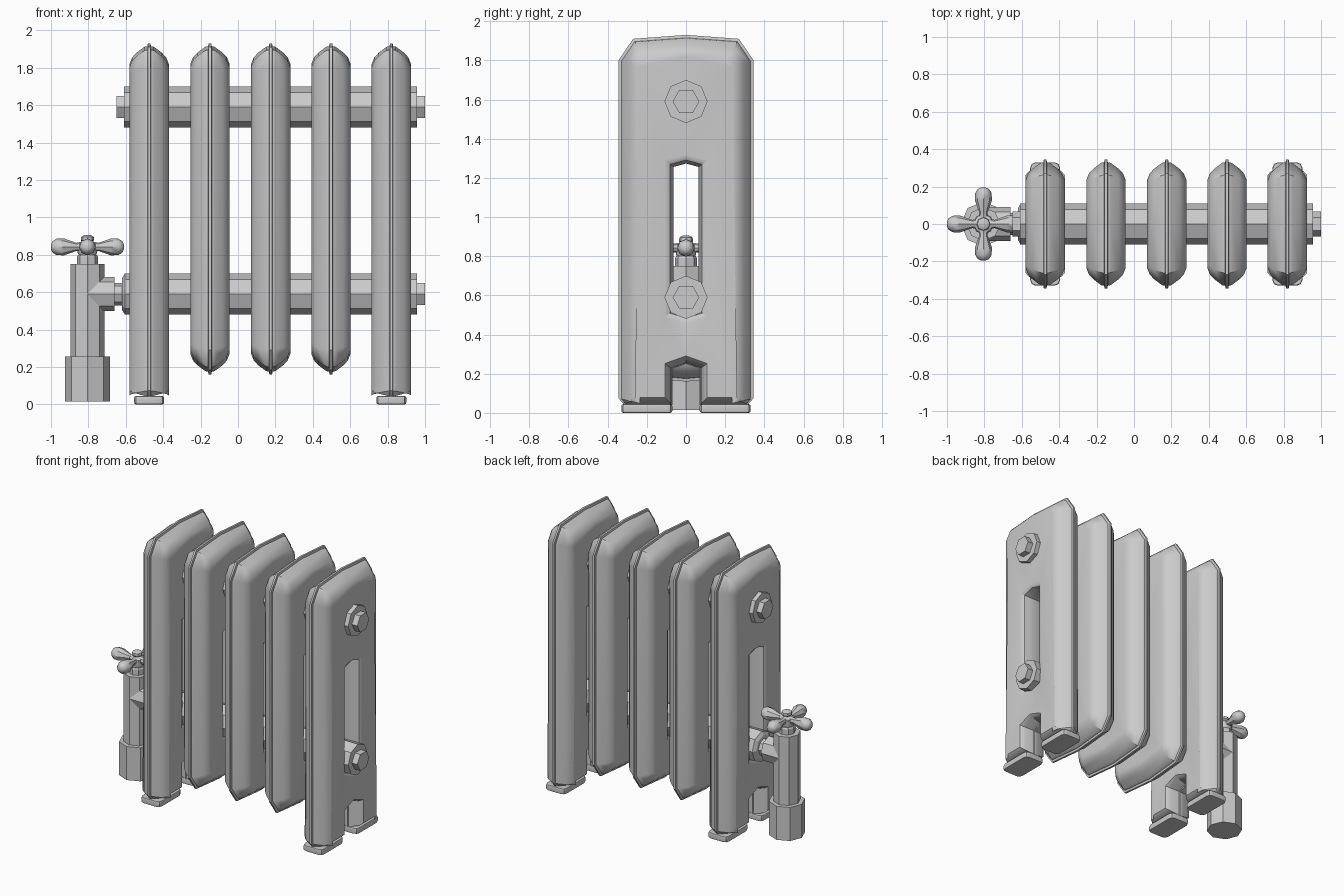
import bpy, bmesh, math
from mathutils import Vector, Matrix

if "Cube" in bpy.data.objects:
    bpy.data.objects.remove(bpy.data.objects["Cube"])


def finish(name, bm, smooth=None):
    bmesh.ops.recalc_face_normals(bm, faces=bm.faces[:])
    me = bpy.data.meshes.new(name)
    bm.to_mesh(me)
    bm.free()
    ob = bpy.data.objects.new(name, me)
    bpy.context.collection.objects.link(ob)
    if smooth:
        for p in me.polygons:
            p.use_smooth = True
        me.set_sharp_from_angle(angle=math.radians(smooth))
        wn = ob.modifiers.new("weighted", 'WEIGHTED_NORMAL')
        wn.keep_sharp = True
    return ob


def offset(poly, weights, d):
    """Move each edge of a counter-clockwise polygon inward by d * weight."""
    n, out = len(poly), []
    lines = []
    for i in range(n):
        a, b = Vector(poly[i]), Vector(poly[(i + 1) % n])
        t = (b - a).normalized()
        nrm = Vector((-t.y, t.x))
        lines.append((nrm, nrm.dot(a) + d * weights[i]))
    for i in range(n):
        (n1, c1), (n2, c2) = lines[i - 1], lines[i]
        det = n1.x * n2.y - n1.y * n2.x
        out.append(((c1 * n2.y - c2 * n1.y) / det, (n1.x * c2 - n2.x * c1) / det))
    return out


def loft(bm, rings):
    loops = [[bm.verts.new(p) for p in r] for r in rings]
    n = len(loops[0])
    for a, b in zip(loops, loops[1:]):
        for i in range(n):
            bm.faces.new((a[i], a[(i + 1) % n], b[(i + 1) % n], b[i]))
    return loops


def lathe(name, base, axis, profile, sides, phase=0.0, smooth=None):
    """Rings of (distance along axis, radius), capped at both ends."""
    bm = bmesh.new()
    rot = Vector((0, 0, 1)).rotation_difference(Vector(axis)).to_matrix().to_4x4()
    m = Matrix.Translation(base) @ rot
    rings = [[m @ Vector((r * math.cos(phase + k * math.tau / sides),
                          r * math.sin(phase + k * math.tau / sides), t))
              for k in range(sides)] for t, r in profile]
    loops = loft(bm, rings)
    bm.faces.new(loops[0])
    bm.faces.new(loops[-1])
    return finish(name, bm, smooth)


# Radiator section: cast shell with a centre seam and a long window
SHELL = [(0, .007), (.015, .010), (.018, .025), (.05, .068), (.075, .091), (.11, .105)]
WINDOW = [(0, .105), (.028, .088), (.038, .05), (.045, .0)]
TOP = [(.345, 1.80), (.27, 1.91), (0, 1.93), (-.27, 1.91), (-.345, 1.80)]
HOLE = [(0, .455), (.11, .488), (.11, 1.29), (0, 1.32), (-.11, 1.29), (-.11, .488)]


def section(name, x, legs):
    if legs:
        outline = TOP + [(-.345, .075), (-.315, .04), (-.07, .04), (-.07, .225), (0, .25),
                         (.07, .225), (.07, .04), (.315, .04), (.345, .075)]
        w = [1] * 5 + [.6, .35, .35, .35, .35, .35, .35, .6, 1]
    else:
        outline = TOP + [(-.345, .29), (-.27, .185), (0, .16), (.27, .185), (.345, .29)]
        w = [1] * 10
    bm = bmesh.new()
    prof = [(d, -h) for d, h in reversed(SHELL)] + SHELL
    hprof = [(d, -h) for d, h in WINDOW] + WINDOW[-2::-1]
    outer = loft(bm, [[(x + h, y, z) for y, z in offset(outline, w, d)] for d, h in prof])
    inner = loft(bm, [[(x + h, y, z) for y, z in offset(HOLE, [1] * 6, d)] for d, h in hprof])
    for k, sx in ((0, -1), (-1, 1)):
        edges = []
        for lp in (outer[k], inner[k]):
            edges += [bm.edges.get((lp[i - 1], lp[i])) for i in range(len(lp))]
        bmesh.ops.triangle_fill(bm, edges=edges, use_beauty=True, normal=(sx, 0, 0))
    finish(name, bm, 35)


def foot(name, x, side):
    bm = bmesh.new()
    bmesh.ops.create_cube(bm, size=1)
    bmesh.ops.scale(bm, vec=(.16, .26, .045), verts=bm.verts[:])
    bmesh.ops.translate(bm, vec=(x, side * .2, .0225), verts=bm.verts[:])
    up = [e for e in bm.edges if abs(e.verts[0].co.z - e.verts[1].co.z) > .01]
    bmesh.ops.bevel(bm, geom=up, offset=.03, segments=2, profile=.5, affect='EDGES')
    flat = [e for e in bm.edges if abs(e.verts[0].co.z - e.verts[1].co.z) < .001
            and any(abs(f.normal.z) > .9 for f in e.link_faces)]
    bmesh.ops.bevel(bm, geom=flat, offset=.01, segments=2, profile=.5, affect='EDGES')
    finish(name, bm, 40)


XS = [-.475, -.15, .175, .497, .82]
for i, x in enumerate(XS):
    ends = i in (0, 4)
    section(f"section_{i + 1}", x, ends)
    if ends:
        for s, label in ((-1, "front"), (1, "back")):
            foot(f"foot_{i + 1}_{label}", x, s)

# Octagonal header pipes and hexagonal end plugs
X = (1, 0, 0)
lathe("upper_pipe", (0, 0, 1.59), X, [(-.61, .11), (.957, .11)], 8)
lathe("lower_pipe", (0, 0, .59), X, [(-.62, .085), (-.605, .11), (.957, .11)], 8)
HEX = math.pi / 6
lathe("upper_plug_right", (.95, 0, 1.59), X, [(0, .068), (.05, .068)], 6, HEX)
lathe("lower_plug_right", (.95, 0, .59), X, [(0, .068), (.05, .068)], 6, HEX)
lathe("upper_plug_left", (-.65, 0, 1.59), X, [(0, .068), (.05, .068)], 6, HEX)

# Supply valve
VX = -.805
UP = (0, 0, 1)
lathe("valve_base", (VX, 0, 0), UP, [(.015, .12), (.257, .12)], 8)
lathe("valve_body", (VX, 0, 0), UP, [(.25, .09), (.75, .09)], 8)
lathe("valve_outlet", (VX, 0, .59), X, [(0, .09), (.145, .09)], 8)
lathe("valve_union", (VX, 0, .59), X, [(.14, .06), (.20, .06)], 8)
lathe("valve_bonnet", (VX, 0, 0), UP, [(.745, .056), (.79, .056), (.80, .05)], 8)
lathe("handle_hub", (VX, 0, 0), UP,
      [(.79, .04), (.81, .052), (.855, .052), (.87, .03), (.878, .036), (.895, .034), (.905, .018)],
      8, 0, 40)

# Four teardrop handle spokes
for k in range(4):
    a = k * math.pi / 2
    lathe(f"handle_spoke_{k + 1}", (VX, 0, .842), (round(math.cos(a)), round(math.sin(a)), 0),
          [(.02, .03), (.06, .022), (.125, .045), (.165, .044), (.187, .03), (.195, .012)],
          8, 0, 40)
